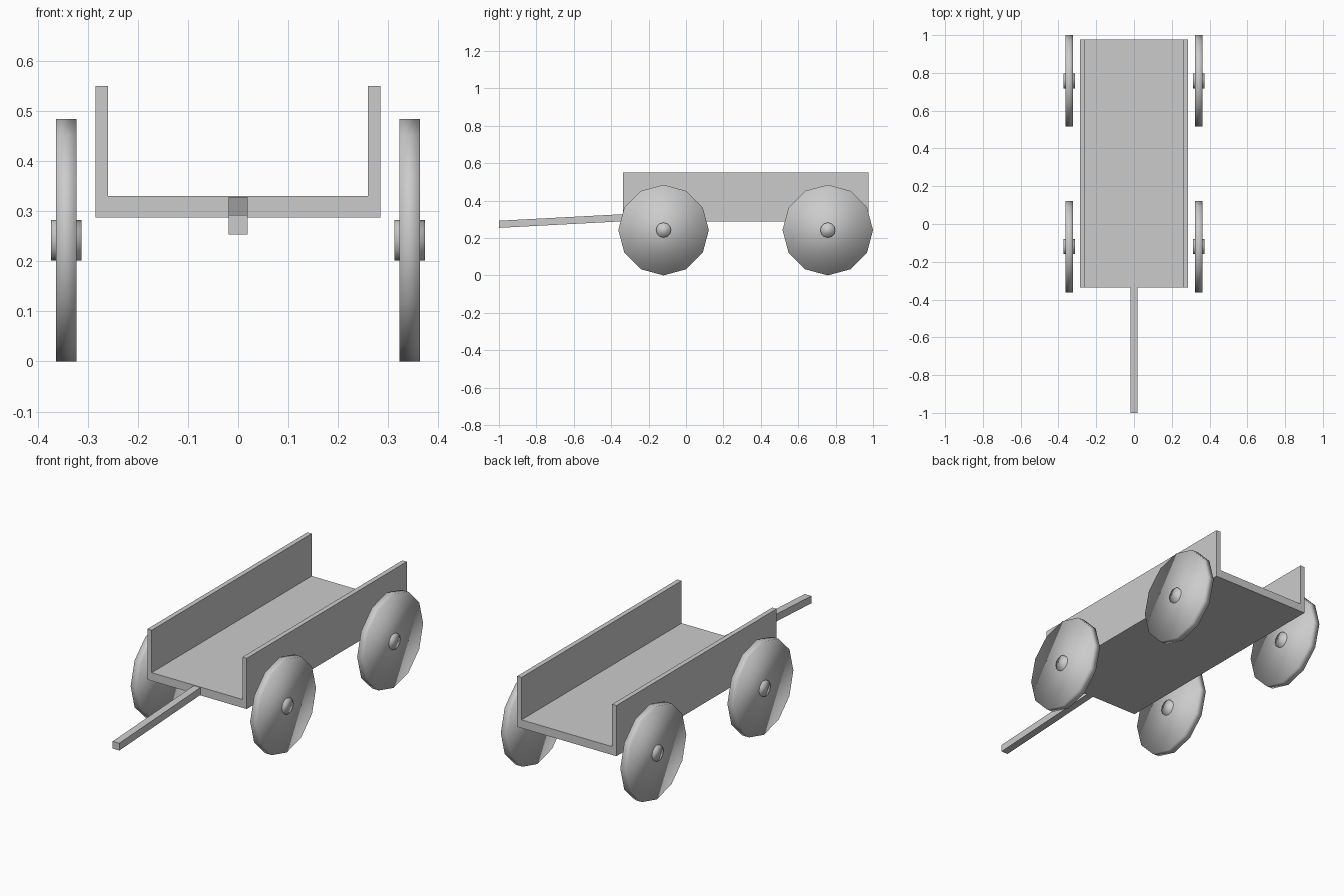
import bpy
from math import pi

if "Cube" in bpy.data.objects:
    bpy.data.objects.remove(bpy.data.objects["Cube"])


def mesh_object(name, verts, faces):
    me = bpy.data.meshes.new(name)
    me.from_pydata(verts, [], faces)
    ob = bpy.data.objects.new(name, me)
    bpy.context.collection.objects.link(ob)
    return ob


def extrude_y(name, profile, y0, y1, lift=0.0):
    """Prism of an x-z profile from y0 to y1; the far end is raised by lift."""
    n = len(profile)
    verts = [(x, y0, z) for x, z in profile] + [(x, y1, z + lift) for x, z in profile]
    sides = [(i, (i + 1) % n, n + (i + 1) % n, n + i)[::1] for i in range(n)]
    caps = [tuple(reversed(range(n))), tuple(range(n, 2 * n))]
    ob = mesh_object(name, verts, [tuple(reversed(f)) for f in sides] +
                     [tuple(reversed(f)) for f in caps][::-1])
    # consistent outward normals
    import bmesh
    bm = bmesh.new()
    bm.from_mesh(ob.data)
    bmesh.ops.recalc_face_normals(bm, faces=bm.faces)
    bm.to_mesh(ob.data)
    bm.free()
    return ob


def disc(name, radius, width, x, y, z):
    """Smooth-shaded twelve-sided cylinder with its axis along x."""
    bpy.ops.mesh.primitive_cylinder_add(vertices=12, radius=radius, depth=width,
                                        location=(x, y, z), rotation=(0, pi / 2, 0))
    ob = bpy.context.object
    ob.name = name
    bpy.ops.object.shade_smooth()
    return ob


# Cart bed: floor and two side boards as one U-shaped section
W, T = 0.285, 0.025
extrude_y("cart_bed", [(-W, 0.287), (W, 0.287), (W, 0.55), (W - T, 0.55),
                       (W - T, 0.33), (T - W, 0.33), (T - W, 0.55), (-W, 0.55)],
          -0.336, 0.977)

# Sloping pull handle
extrude_y("pull_handle", [(-0.019, 0.254), (0.019, 0.254), (0.019, 0.292), (-0.019, 0.292)],
          -1.0, -0.336, lift=0.035)

# Wheels with hubs
R = 0.242
for end, y in (("front", -0.12), ("back", 0.758)):
    for side, s in (("left", -1), ("right", 1)):
        disc(f"{end}_{side}_wheel", R, 0.04, s * 0.343, y, R)
        disc(f"{end}_{side}_hub", 0.04, 0.061, s * 0.343, y, R)
